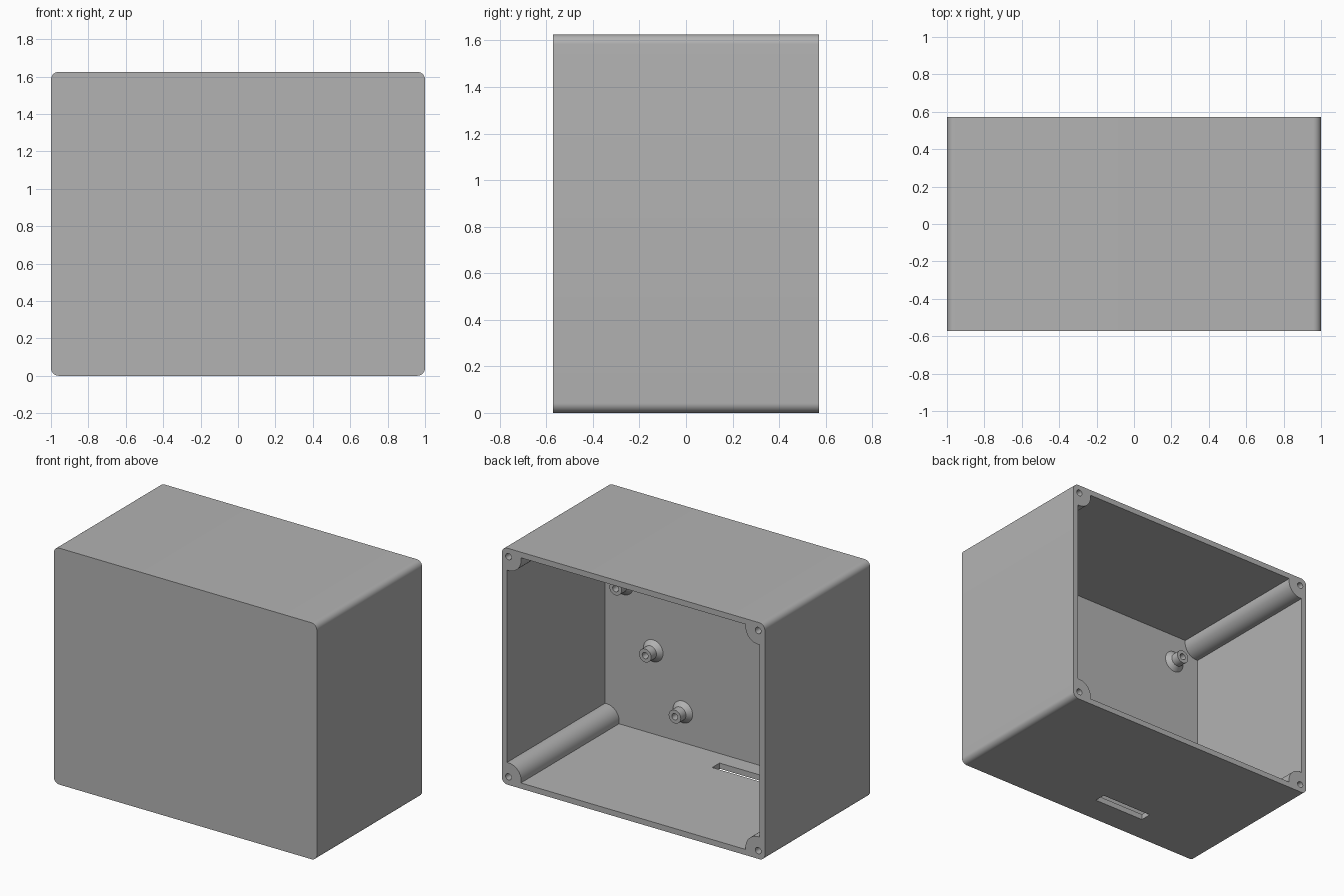
import bpy, bmesh
from math import sin, cos, acos, asin, pi, radians

if "Cube" in bpy.data.objects:
    bpy.data.objects.remove(bpy.data.objects["Cube"], do_unlink=True)

W, D, H = 1.0, 0.572, 1.625          # half width, half depth, height
MID = H / 2
WALL, FLOOR = 0.039, -D + 0.079      # side wall, inner face of the front panel
POST_X, POST_Z, POST_R = 0.949, MID - 0.056, 0.096

grey = bpy.data.materials.new("plain grey")
grey.use_nodes = True
grey.diffuse_color = (0.45, 0.45, 0.45, 1)
grey.node_tree.nodes["Principled BSDF"].inputs["Base Color"].default_value = (0.45, 0.45, 0.45, 1)


def finish(name, bm):
    bmesh.ops.recalc_face_normals(bm, faces=bm.faces)
    mesh = bpy.data.meshes.new(name)
    bm.to_mesh(mesh)
    bm.free()
    mesh.materials.append(grey)
    obj = bpy.data.objects.new(name, mesh)
    bpy.context.collection.objects.link(obj)
    return obj


def prism(name, outline, y0, y1):
    """Extrude an x-z outline along y."""
    bm = bmesh.new()
    face = bm.faces.new([bm.verts.new((x, y0, z)) for x, z in outline])
    ext = bmesh.ops.extrude_face_region(bm, geom=[face])
    verts = [v for v in ext["geom"] if isinstance(v, bmesh.types.BMVert)]
    bmesh.ops.translate(bm, vec=(0, y1 - y0, 0), verts=verts)
    return finish(name, bm)


def four_corners(corner):
    """Mirror one corner's points into a closed outline around the middle."""
    pts = []
    for sx, sz in ((1, 1), (-1, 1), (-1, -1), (1, -1)):
        run = corner if sx * sz > 0 else corner[::-1]
        pts += [(sx * x, MID + sz * z) for x, z in run]
    return pts


def circle(x, z, r, n=24):
    return [(x + r * cos(2 * pi * i / n), z + r * sin(2 * pi * i / n)) for i in range(n)]


def smooth(obj):
    bpy.ops.object.select_all(action="DESELECT")
    obj.select_set(True)
    bpy.context.view_layer.objects.active = obj
    bpy.ops.object.shade_smooth_by_angle(angle=radians(30))


# Outer block with rounded long edges
R = 0.042
corner = [(W - R + R * cos(a), MID - R + R * sin(a)) for a in (pi / 2 * i / 10 for i in range(11))]
box = prism("enclosure_box", four_corners(corner), -D, D)

# Cavity whose corners are scooped so that screw posts remain
a, b = W - WALL - POST_X, MID - WALL - POST_Z
t0, t1 = acos(-a / POST_R), -asin(b / POST_R)
scoop = []
for i in range(17):
    t = t0 + (t1 - t0) * i / 16
    scoop.append((POST_X - POST_R * cos(t), POST_Z - POST_R * sin(t)))
scoop = [(x, z) for x, z in scoop]
cutters = [prism("cavity_cutter", four_corners(scoop[::1]), FLOOR, D + 0.1)]

# Screw holes in the posts
for sx in (-1, 1):
    for sz in (-1, 1):
        cutters.append(prism("screw_hole_cutter", circle(sx * POST_X, MID + sz * POST_Z, 0.022),
                             D - 0.35, D + 0.1))

# Connector slot through the bottom wall
slot = [(-0.385, -0.1), (0.01, -0.1), (0.01, 0.1), (-0.385, 0.1)]
cutters.append(prism("slot_cutter", slot, -0.378, -0.298))

bpy.context.view_layer.objects.active = box
for cutter in cutters:
    cutter.hide_render = True
    mod = box.modifiers.new("cut", "BOOLEAN")
    mod.operation, mod.solver, mod.object = "DIFFERENCE", "EXACT", cutter
    bpy.ops.object.modifier_apply(modifier=mod.name)
for cutter in cutters:
    bpy.data.objects.remove(cutter, do_unlink=True)
smooth(box)


# Hollow standoffs with flared feet on the inside of the front panel
def standoff(name, x, z, n=28):
    profile = [(0.075, -0.005), (0.075, 0.0), (0.046, 0.03), (0.046, 0.087),
               (0.022, 0.087), (0.022, 0.005)]
    bm = bmesh.new()
    rings = [[bm.verts.new((px, FLOOR + h, pz)) for px, pz in circle(x, z, r, n)]
             for r, h in profile]
    for lo, hi in zip(rings, rings[1:]):
        for i in range(n):
            j = (i + 1) % n
            bm.faces.new((lo[i], lo[j], hi[j], hi[i]))
    bm.faces.new(rings[0])
    bm.faces.new(rings[-1])
    smooth(finish(name, bm))


for x in (-0.76, 0.37):
    for z in (0.25, 1.39):
        standoff("board_standoff", x, z)
for x, z in ((0.595, 0.61), (0.82, 1.01)):
    standoff("small_board_standoff", x, z)
